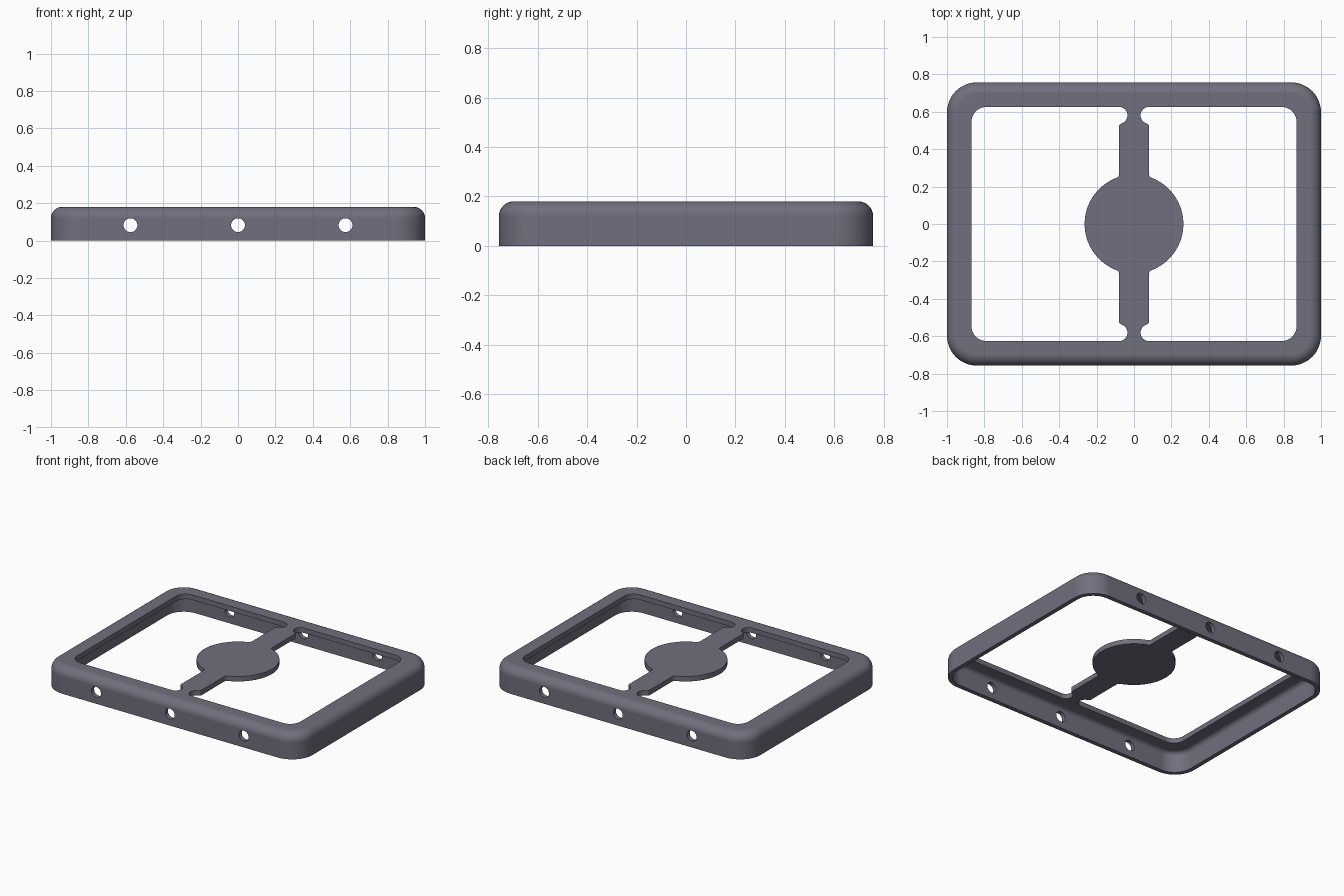
import bpy, bmesh, math
from math import sin, cos, pi, radians, atan2, sqrt

if "Cube" in bpy.data.objects:
    bpy.data.objects.remove(bpy.data.objects["Cube"], do_unlink=True)

# Main sizes
HX, HY, H = 1.0, 0.757, 0.18      # half length, half width, height
WALL, PLATE, RIM = 0.03, 0.035, 0.131
FILLET = 0.06

mat = bpy.data.materials.new("slate grey")
mat.use_nodes = True
colour = (0.165, 0.158, 0.205, 1)
mat.diffuse_color = colour
mat.node_tree.nodes["Principled BSDF"].inputs["Base Color"].default_value = colour


def finish(name, bm):
    bmesh.ops.recalc_face_normals(bm, faces=bm.faces)
    me = bpy.data.meshes.new(name)
    bm.to_mesh(me)
    bm.free()
    me.materials.append(mat)
    ob = bpy.data.objects.new(name, me)
    bpy.context.collection.objects.link(ob)
    return ob


def arc(cx, cy, r, a0, a1, n):
    return [(cx + r * cos(a0 + (a1 - a0) * i / n), cy + r * sin(a0 + (a1 - a0) * i / n))
            for i in range(n + 1)]


def rounded_rect(d, r):
    """Outline of the frame, inset by d, with corner radius r."""
    pts = []
    for k, (sx, sy) in enumerate([(1, 1), (-1, 1), (-1, -1), (1, -1)]):
        pts += arc(sx * (HX - d - r), sy * (HY - d - r), r, k * pi / 2, (k + 1) * pi / 2, 12)
    return pts


# Frame: an open-bottomed shell, as a closed section of (inset, z, corner radius)
section = [(0, 0, 0.16)]
for i in range(9):
    a = i * pi / 16
    d = FILLET * (1 - cos(a))
    section.append((d, H - FILLET * (1 - sin(a)), 0.16 - d))
section += [(RIM, H, 0.08), (RIM, H - PLATE, 0.08)]
for i in range(7):
    a = pi / 2 - i * pi / 12
    d = WALL + 0.03 * (1 - cos(a))
    section.append((d, H - PLATE - 0.03 * (1 - sin(a)), 0.16 - d))
section.append((WALL, 0, 0.16 - WALL))

bm = bmesh.new()
loops = [[bm.verts.new((x, y, z)) for x, y in rounded_rect(d, r)] for d, z, r in section]
for a, b in zip(loops, loops[1:] + loops[:1]):
    n = len(a)
    for i in range(n):
        j = (i + 1) % n
        bm.faces.new((a[i], a[j], b[j], b[i]))
frame = finish("frame_with_centre_disc", bm)

# Centre disc, arms and necks: one quarter of the outline, then mirrored
R, ARM, F, C, N = 0.264, 0.08, 0.02, 0.02, 0.045
fy = sqrt((R + F) ** 2 - (ARM + F) ** 2)
fa = atan2(fy, ARM + F)
ny = HY - RIM - N
cy = ny - sqrt((C + N) ** 2 - C ** 2)
ca = atan2(ny - cy, C)
quarter = arc(0, 0, R, 0, fa, 24)
quarter += arc(ARM + F, fy, F, fa + pi, pi, 5)[1:]
quarter += arc(ARM - C, cy, C, 0, ca, 6)
quarter += arc(ARM, ny, N, ca + pi, pi / 2, 14)[1:]
quarter.append((ARM, HY - RIM + 0.03))
half = quarter + [(-x, y) for x, y in reversed(quarter)]
outline = half + [(x, -y) for x, y in reversed(half)][1:-1]

bm = bmesh.new()
face = bm.faces.new([bm.verts.new((x, y, H - PLATE)) for x, y in outline])
ext = bmesh.ops.extrude_face_region(bm, geom=[face])
bmesh.ops.translate(bm, vec=(0, 0, PLATE),
                    verts=[v for v in ext["geom"] if isinstance(v, bmesh.types.BMVert)])
bridge = finish("centre_bridge", bm)


# Holes running through the front and back walls
def hole(x):
    bpy.ops.mesh.primitive_cylinder_add(vertices=32, radius=0.037, depth=2,
                                        location=(x, 0, 0.082), rotation=(radians(90), 0, 0))
    ob = bpy.context.object
    ob.name = "hole_cutter"
    ob.data.materials.append(mat)
    return ob


def combine(target, other, operation):
    mod = target.modifiers.new("combine", "BOOLEAN")
    mod.operation, mod.solver, mod.object = operation, "EXACT", other
    bpy.ops.object.select_all(action="DESELECT")
    target.select_set(True)
    bpy.context.view_layer.objects.active = target
    bpy.ops.object.modifier_apply(modifier=mod.name)
    bpy.data.objects.remove(other, do_unlink=True)


combine(frame, bridge, "UNION")
for x in (-0.575, 0, 0.575):
    combine(frame, hole(x), "DIFFERENCE")

# Smooth fillets with crisp edges
bpy.ops.object.shade_smooth_by_angle(angle=radians(30))
wn = frame.modifiers.new("weighted_normals", "WEIGHTED_NORMAL")
wn.keep_sharp = True
